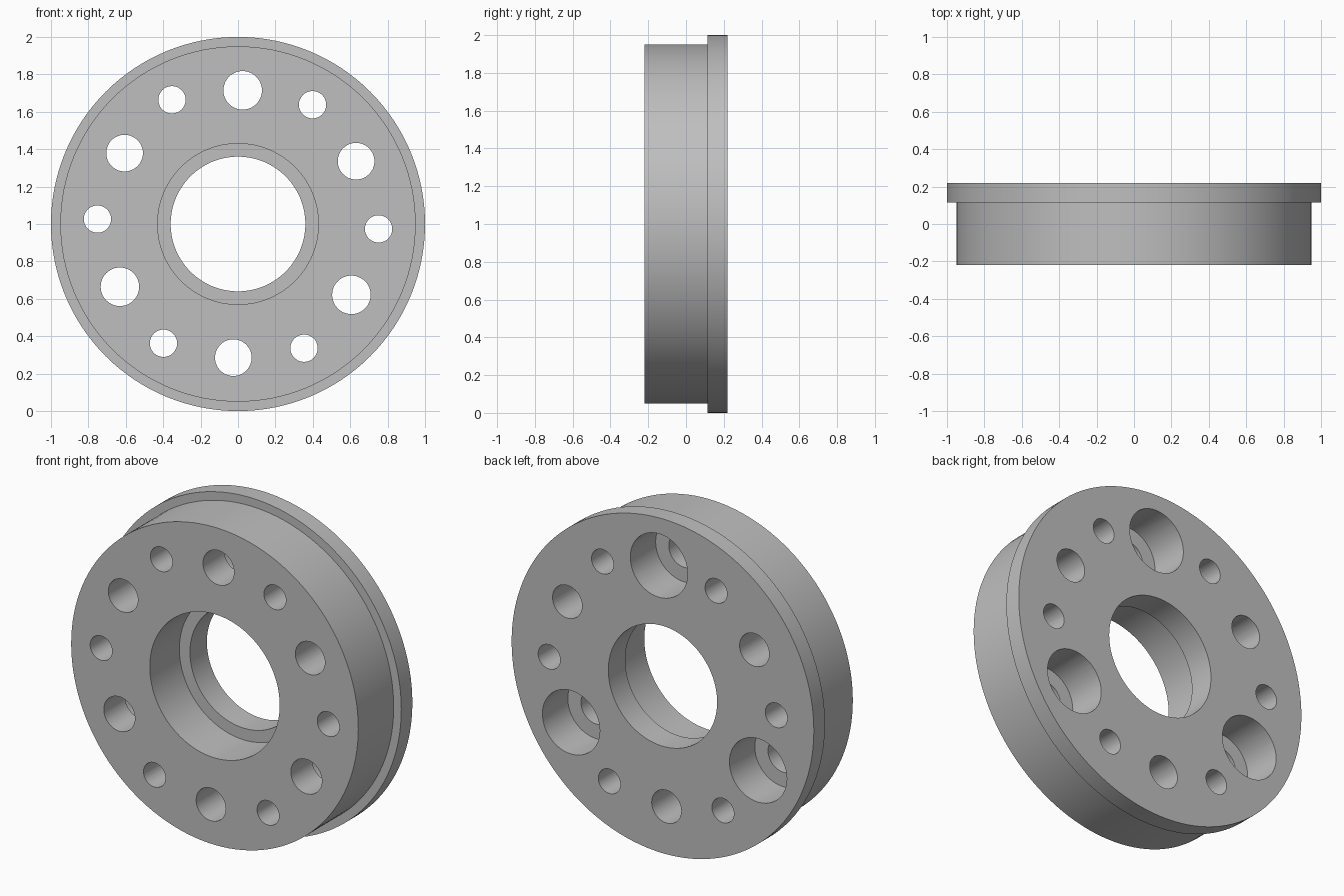
import bpy
import bmesh
from math import cos, sin, radians, tau
from mathutils import Vector

cube = bpy.data.objects.get("Cube")
if cube:
    bpy.data.objects.remove(cube, do_unlink=True)

FRONT, BACK = -0.22, 0.22

grey = bpy.data.materials.new("machined_grey")
grey.use_nodes = True
grey.diffuse_color = (0.52, 0.52, 0.52, 1)
grey.node_tree.nodes["Principled BSDF"].inputs["Base Color"].default_value = (0.52, 0.52, 0.52, 1)


def lathe(name, profile, segments=128):
    """Turn a closed (radius, y) profile around the y axis."""
    bm = bmesh.new()
    verts = [bm.verts.new((r, y, 0)) for r, y in profile]
    edges = [bm.edges.new((v, verts[i - 1])) for i, v in enumerate(verts)]
    bmesh.ops.spin(bm, geom=verts + edges, cent=(0, 0, 0), axis=(0, 1, 0),
                   angle=tau, steps=segments, use_merge=True)
    bmesh.ops.remove_doubles(bm, verts=bm.verts, dist=1e-5)
    bmesh.ops.recalc_face_normals(bm, faces=bm.faces)
    mesh = bpy.data.meshes.new(name)
    bm.to_mesh(mesh)
    bm.free()
    obj = bpy.data.objects.new(name, mesh)
    bpy.context.collection.objects.link(obj)
    return obj


def drill(target, angle, circle, radius, y0, y1):
    """Cut a round hole along y at a polar position on the face."""
    a = radians(angle)
    bpy.ops.mesh.primitive_cylinder_add(
        vertices=48, radius=radius, depth=y1 - y0, rotation=(radians(90), 0, 0),
        location=Vector((circle * cos(a), (y0 + y1) / 2, 1 + circle * sin(a))))
    cutter = bpy.context.object
    cutter.name = "hole_cutter"
    cutter.hide_render = True
    mod = target.modifiers.new("hole", 'BOOLEAN')
    mod.operation = 'DIFFERENCE'
    mod.solver = 'EXACT'
    mod.object = cutter
    bpy.context.view_layer.objects.active = target
    bpy.ops.object.modifier_apply(modifier=mod.name)
    bpy.data.objects.remove(cutter, do_unlink=True)


# Flanged ring with a stepped centre bore
ring = lathe("flanged_ring", [
    (0.43, FRONT), (0.95, FRONT), (0.95, 0.115), (1.0, 0.115),
    (1.0, BACK), (0.36, BACK), (0.36, 0.06), (0.43, 0.06)])
ring.location.z = 1
ring.data.materials.append(grey)
bpy.context.view_layer.update()

for k in range(6):
    # Small holes, then bolt holes; every other bolt hole is counterbored at the back
    drill(ring, 58 + 60 * k, 0.752, 0.073, -0.5, 0.5)
    counterbored = k % 2 == 0
    drill(ring, 88 + 60 * k, 0.715, 0.103 if counterbored else 0.098, -0.5, 0.5)
    if counterbored:
        drill(ring, 88 + 60 * k, 0.715, 0.19, -0.02, 0.5)

# Smooth round walls, crisp rims
bpy.ops.object.select_all(action='DESELECT')
ring.select_set(True)
bpy.context.view_layer.objects.active = ring
bpy.ops.object.shade_smooth_by_angle(angle=radians(30))
